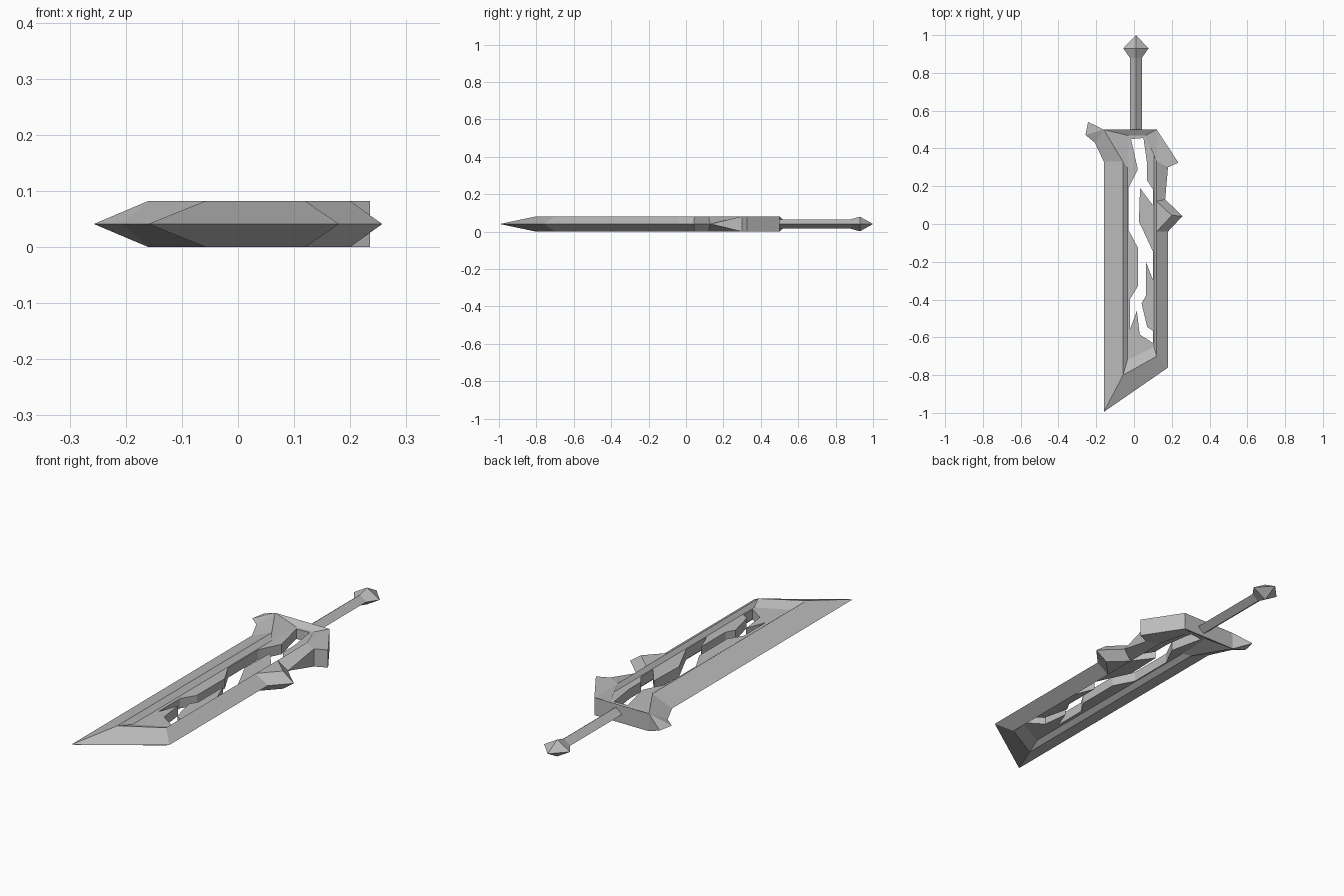
import bpy
import bmesh
from mathutils import Vector

MID = 0.041      # height of the cutting edge, half of the full thickness
PLATE = 0.023    # half thickness of the recessed core plate

cube = bpy.data.objects.get("Cube")
if cube:
    bpy.data.objects.remove(cube, do_unlink=True)

steel = bpy.data.materials.new("grey_steel")
steel.use_nodes = True
steel_colour = (0.5, 0.5, 0.5, 1)
steel.diffuse_color = steel_colour
steel.node_tree.nodes["Principled BSDF"].inputs["Base Color"].default_value = steel_colour


class Builder:
    """Collects faces that share corners, then makes a flat shaded object."""

    def __init__(self):
        self.bm = bmesh.new()
        self.cache = {}

    def vert(self, point):
        key = tuple(round(c, 4) for c in point)
        if key not in self.cache:
            self.cache[key] = self.bm.verts.new(key)
        return self.cache[key]

    def face(self, *points):
        corners = list(dict.fromkeys(self.vert(p) for p in points))
        if len(corners) > 2 and not self.bm.faces.get(corners):
            self.bm.faces.new(corners)

    def strip(self, first, second):
        """Closed band of faces between two loops of equal length."""
        for i in range(len(first)):
            self.face(first[i - 1], first[i], second[i], second[i - 1])

    def edges(self, loop):
        made = []
        for i in range(len(loop)):
            a, b = self.vert(loop[i - 1]), self.vert(loop[i])
            if a != b:
                made.append(self.bm.edges.get((a, b)) or self.bm.edges.new((a, b)))
        return made

    def finish(self, name):
        bmesh.ops.recalc_face_normals(self.bm, faces=self.bm.faces)
        mesh = bpy.data.meshes.new(name)
        self.bm.to_mesh(mesh)
        self.bm.free()
        mesh.materials.append(steel)
        obj = bpy.data.objects.new(name, mesh)
        bpy.context.collection.objects.link(obj)
        return obj


def lift(loop, height, side):
    """Raise a flat loop above (side 1) or below (side -1) the middle plane."""
    return [Vector((x, y, MID + side * height)) for x, y in loop]


# Frame sections: outer point, outer half height, ridge, lip and inner point
corner, horn_root = (0.12, 0.5), (-0.16, 0.5)
prong, prong_lip = (0.235, 0.325), (0.12, 0.33)
low_lip, high_lip = (0.12, -0.04), (0.12, 0.12)
tip_ridge, heel_ridge, back_ridge = (-0.058, -0.8), (0.12, -0.7), (-0.058, 0.33)
horn_inner = (-0.03, 0.468)
sections = [
    ((-0.16, -0.995), 0, tip_ridge, tip_ridge, (-0.035, -0.72)),
    ((0.18, -0.76), 0, heel_ridge, heel_ridge, (0.105, -0.65)),
    ((0.18, -0.04), 0, low_lip, low_lip, (0.105, -0.04)),
    ((0.257, 0.042), 0, (0.2, 0.045), (0.12, 0.045), (0.105, 0.04)),
    ((0.165, 0.13), 0, high_lip, high_lip, (0.105, 0.12)),
    ((0.18, 0.3), MID, prong_lip, prong_lip, (0.105, 0.32)),
    (prong, MID, prong, prong_lip, (0.105, 0.37)),
    (corner, MID, corner, corner, (0.06, 0.468)),
    (horn_root, MID, horn_root, horn_root, horn_inner),
    ((-0.243, 0.54), 0, horn_root, horn_root, horn_inner),
    ((-0.257, 0.472), 0, horn_root, horn_root, horn_inner),
    ((-0.207, 0.43), 0, horn_root, horn_root, horn_inner),
    ((-0.16, 0.33), 0, back_ridge, back_ridge, (-0.035, 0.3)),
]
outer, heights, ridge, lip, inner = zip(*sections)

# Blade frame with bevelled edge, side spike, guard prong and horn
frame = Builder()
rims = []
for side in (1, -1):
    rim = [Vector((x, y, MID + side * h)) for (x, y), h in zip(outer, heights)]
    rims.append(rim)
    top, shelf = lift(ridge, MID, side), lift(lip, MID, side)
    frame.strip(rim, top)
    frame.strip(top, shelf)
    frame.strip(shelf, lift(inner, PLATE, side))
frame.strip(*rims)
frame.finish("blade_frame")

# Recessed core plate with a jagged crack through it
crack = [
    (-0.016, 0.45), (0.02, 0.29), (-0.03, 0.19), (-0.03, -0.03),
    (0.02, -0.125), (0.02, -0.33), (-0.02, -0.395), (-0.02, -0.555),
    (0.015, -0.46), (0.03, -0.585), (0.1, -0.63), (0.1, -0.565),
    (0.07, -0.545), (0.04, -0.42), (0.063, -0.38), (0.063, -0.2),
    (0.1, -0.295), (0.1, -0.145), (0.063, -0.065), (0.026, 0.013),
    (0.032, 0.19), (0.1, 0.1), (0.1, 0.185), (0.07, 0.23),
    (0.07, 0.315), (0.05, 0.455),
]
plate = Builder()
for side in (1, -1):
    border = plate.edges(lift(inner, PLATE, side)) + plate.edges(lift(crack, PLATE, side))
    bmesh.ops.triangle_fill(plate.bm, edges=border, use_beauty=True,
                            normal=(0, 0, side))
plate.strip(lift(crack, PLATE, 1), lift(crack, PLATE, -1))
plate.finish("core_plate")


def diamond_loft(name, rings):
    """Loft four sided rings along y, each given as y, half width, half height."""
    part = Builder()
    loops = []
    for y, w, h in rings:
        loops.append([Vector((0.01 + dx * w, y, MID + dz * h))
                      for dx, dz in ((1, 0), (0, 1), (-1, 0), (0, -1))])
    for first, second in zip(loops, loops[1:]):
        part.strip(first, second)
    part.face(*loops[0])
    part.face(*loops[-1])
    return part.finish(name)


# Grip and pointed pommel
diamond_loft("grip", [(0.47, 0.032, 0.025), (0.885, 0.032, 0.025)])
diamond_loft("pommel", [(0.88, 0.032, 0.025), (0.93, 0.067, 0.039), (1.0, 0, 0)])
